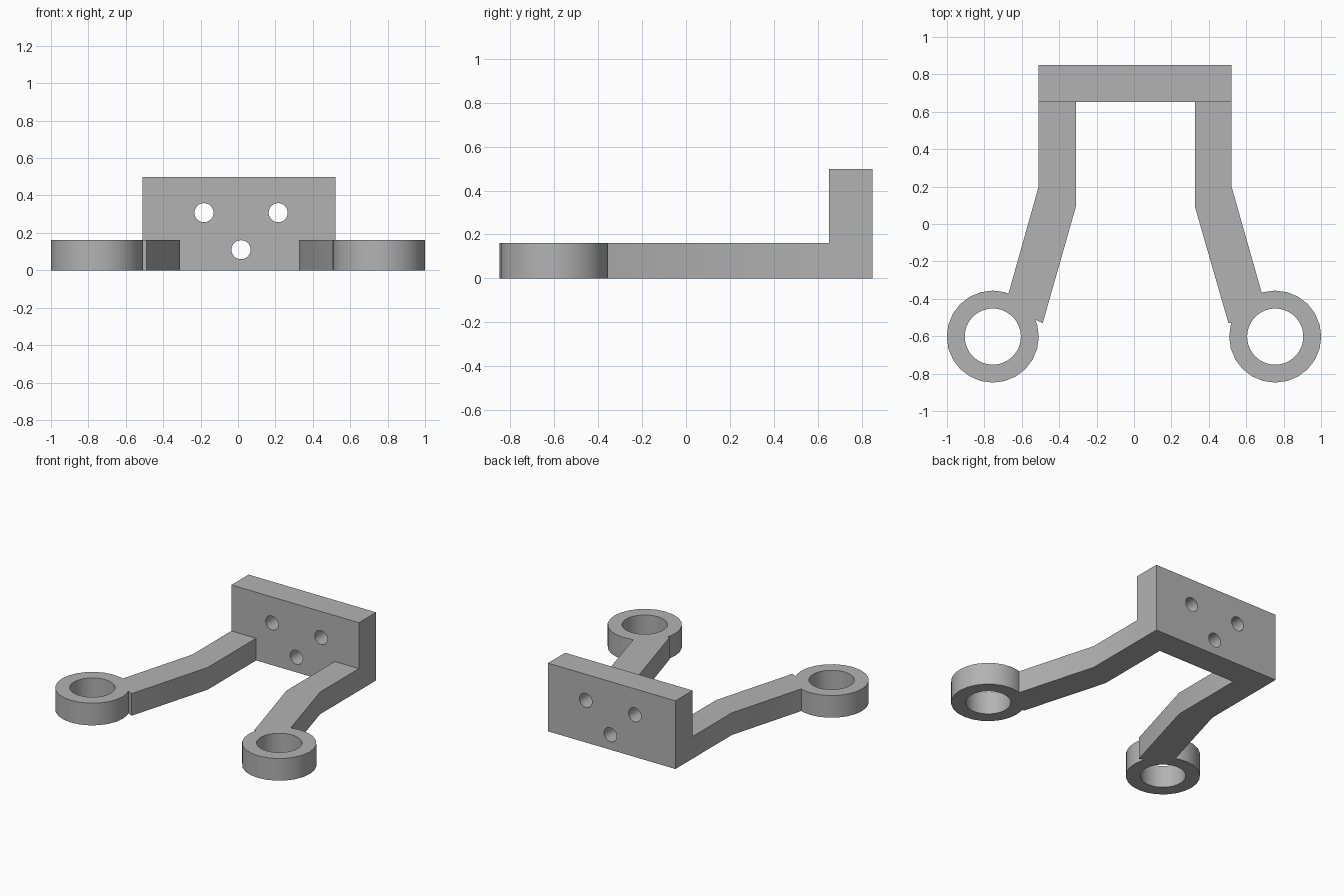
import bpy, bmesh, math
from mathutils import Matrix

cube = bpy.data.objects.get("Cube")
if cube:
    bpy.data.objects.remove(cube, do_unlink=True)

grey = bpy.data.materials.new("plain grey")
grey.use_nodes = True
colour = (0.45, 0.45, 0.45, 1)
grey.diffuse_color = colour
grey.node_tree.nodes["Principled BSDF"].inputs["Base Color"].default_value = colour

THICK = 0.162
RING_Y = -0.602


def prism(name, outline, height, matrix=Matrix(), base=0.0):
    """Extrude a flat outline upwards, then place it with a matrix."""
    bm = bmesh.new()
    face = bm.faces.new([bm.verts.new((x, y, base)) for x, y in outline])
    ext = bmesh.ops.extrude_face_region(bm, geom=[face])
    for v in ext["geom"]:
        if isinstance(v, bmesh.types.BMVert):
            v.co.z += height
    bmesh.ops.recalc_face_normals(bm, faces=bm.faces)
    bm.transform(matrix)
    mesh = bpy.data.meshes.new(name)
    bm.to_mesh(mesh)
    bm.free()
    mesh.materials.append(grey)
    obj = bpy.data.objects.new(name, mesh)
    bpy.context.collection.objects.link(obj)
    return obj


def circle(x, y, radius, sides):
    return [(x + radius * math.cos(math.tau * i / sides),
             y + radius * math.sin(math.tau * i / sides)) for i in range(sides)]


def combine(target, tool, operation):
    """Apply a boolean and discard the tool object."""
    tool.hide_render = True
    mod = target.modifiers.new(operation, "BOOLEAN")
    mod.operation, mod.solver, mod.object = operation, "EXACT", tool
    bpy.context.view_layer.objects.active = target
    bpy.ops.object.modifier_apply(modifier=mod.name)
    bpy.data.objects.remove(tool, do_unlink=True)


# Upright mounting plate
bracket = prism("bracket", [(-0.51, 0.652), (0.52, 0.652), (0.52, 0.85), (-0.51, 0.85)], 0.498)

# Bent arms, running from inside the plate into the rings
right_arm = [(-0.51, 0.75), (-0.51, 0.2), (-0.672, -0.375), (-0.6, -0.45),
             (-0.525, -0.513), (-0.488, -0.53), (-0.31, 0.095), (-0.31, 0.75)]
left_arm = [(0.52, 0.75), (0.52, 0.205), (0.685, -0.375), (0.6, -0.45),
            (0.53, -0.53), (0.505, -0.53), (0.325, 0.095), (0.325, 0.75)]
for name, outline in (("right_arm", right_arm), ("left_arm", left_arm)):
    combine(bracket, prism(name, outline, THICK), "UNION")

# End rings with their bores
for x in (-0.755, 0.755):
    combine(bracket, prism("ring", circle(x, RING_Y, 0.246, 24), THICK), "UNION")
    combine(bracket, prism("bore", circle(x, RING_Y, 0.15, 48), 0.4, base=-0.1), "DIFFERENCE")

# Three screw holes through the plate
upright = Matrix.Rotation(math.radians(90), 4, "X")
for x, z in ((-0.182, 0.308), (0.215, 0.308), (0.016, 0.11)):
    hole = prism("screw_hole", circle(x, z, 0.051, 32), 0.4, upright, base=-0.95)
    combine(bracket, hole, "DIFFERENCE")

# Smooth the round walls, keep the corners sharp
bpy.ops.object.select_all(action="DESELECT")
bracket.select_set(True)
bpy.context.view_layer.objects.active = bracket
bpy.ops.object.shade_smooth_by_angle(angle=math.radians(25))
